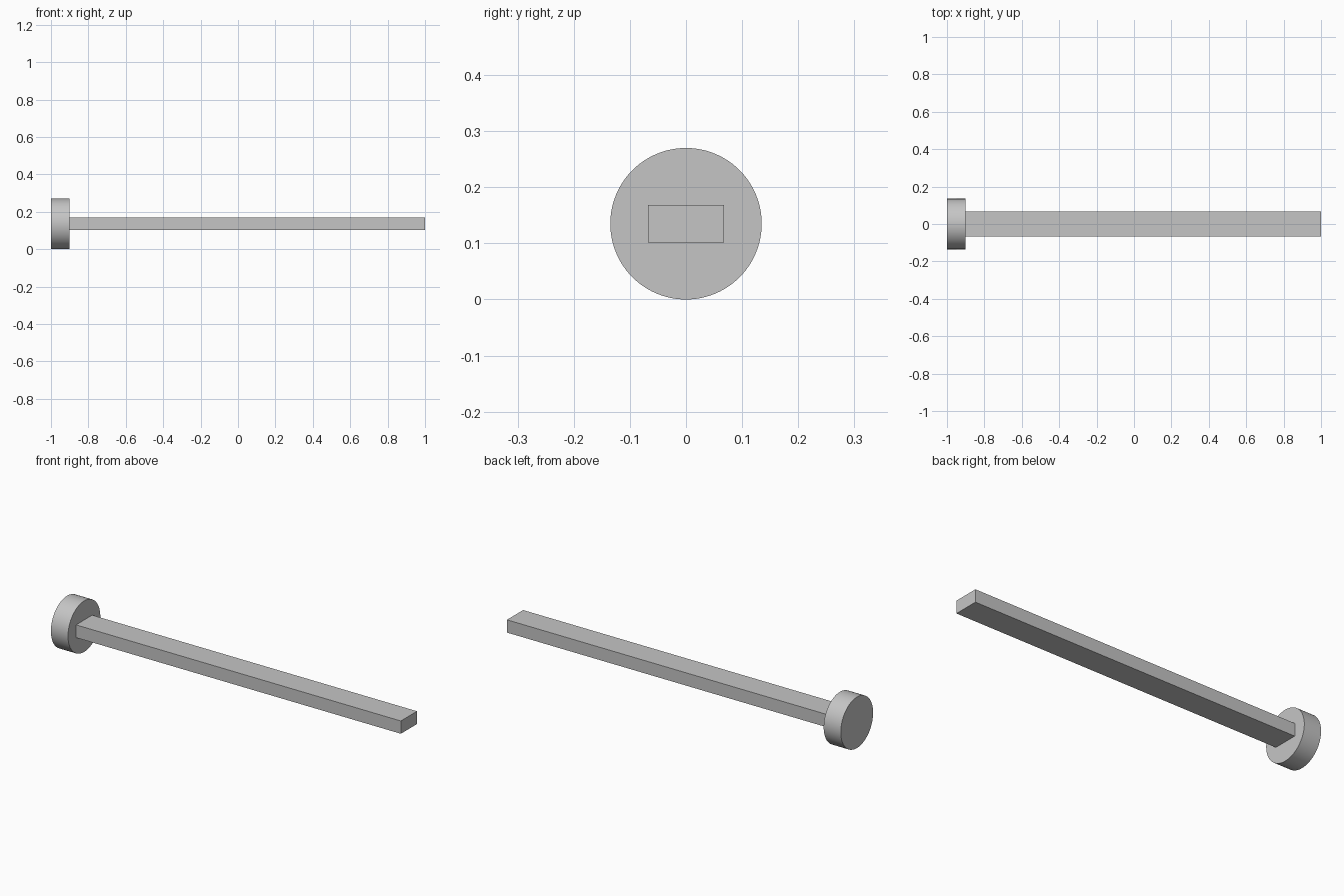
import bpy
from math import pi

cube = bpy.data.objects.get("Cube")
if cube:
    bpy.data.objects.remove(cube, do_unlink=True)

AXIS_Z = 0.135      # height of the shared centre line
HEAD_RADIUS = 0.135
HEAD_END = -0.9     # face of the head that meets the shaft

# Plain grey metal
grey = bpy.data.materials.new("grey_metal")
grey.use_nodes = True
colour = (0.56, 0.56, 0.56, 1)
grey.diffuse_color = colour
grey.node_tree.nodes["Principled BSDF"].inputs["Base Color"].default_value = colour


def finish(name):
    """Name the active part, apply its transform and colour it."""
    part = bpy.context.object
    part.name = part.data.name = name
    bpy.ops.object.transform_apply(location=False, rotation=True, scale=True)
    part.data.materials.append(grey)
    return part


# Round head
bpy.ops.mesh.primitive_cylinder_add(
    vertices=96, radius=HEAD_RADIUS, depth=1 + HEAD_END,
    location=((HEAD_END - 1) / 2, 0, AXIS_Z), rotation=(0, pi / 2, 0))
finish("round_head")
bpy.ops.object.shade_smooth_by_angle(angle=pi / 6)

# Rectangular shaft
bpy.ops.mesh.primitive_cube_add(
    size=1, location=((1 + HEAD_END) / 2, 0, AXIS_Z))
bpy.context.object.scale = (1 - HEAD_END, HEAD_RADIUS, HEAD_RADIUS / 2)
finish("rectangular_shaft")
